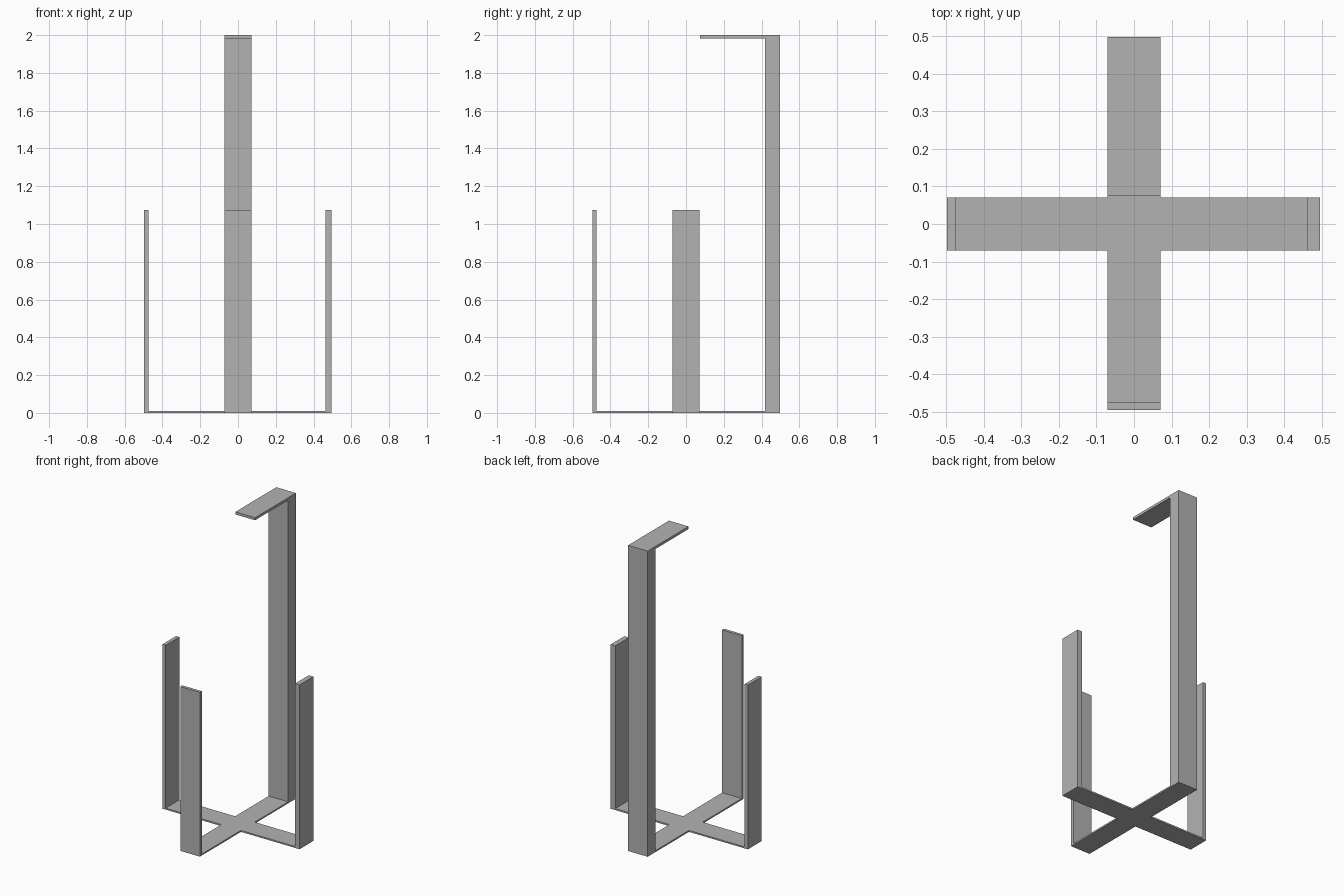
import bpy

cube = bpy.data.objects.get("Cube")
if cube:
    bpy.data.objects.remove(cube, do_unlink=True)

GREY = (0.45, 0.45, 0.45, 1.0)
metal = bpy.data.materials.new("plain grey")
metal.use_nodes = True
metal.diffuse_color = GREY
metal.node_tree.nodes["Principled BSDF"].inputs["Base Color"].default_value = GREY


def box(name, x, y, z):
    """Flat-faced box spanning the given (low, high) ranges."""
    spans = (x, y, z)
    bpy.ops.mesh.primitive_cube_add(size=1, location=[(a + b) / 2 for a, b in spans])
    obj = bpy.context.object
    obj.name = name
    obj.scale = [b - a for a, b in spans]
    bpy.ops.object.transform_apply(location=False, rotation=False, scale=True)
    obj.data.materials.append(metal)
    return obj


WIDTH = (-0.071, 0.071)
BASE = (0, 0.01)
SHORT = (0, 1.075)
TALL = (0, 2)

# Crossed base strips, the side strip split so that tops do not overlap
box("base_strip_long", WIDTH, (-0.475, 0.418), BASE)
box("base_strip_right", (-0.474, WIDTH[0]), WIDTH, BASE)
box("base_strip_left", (WIDTH[1], 0.462), WIDTH, BASE)

# Three short uprights
box("front_upright", WIDTH, (-0.495, -0.475), SHORT)
box("right_upright", (-0.498, -0.474), WIDTH, SHORT)
box("left_upright", (0.462, 0.495), WIDTH, SHORT)

# Tall back post with its overhanging top arm
box("back_post", WIDTH, (0.418, 0.497), TALL)
box("top_arm", WIDTH, (0.075, 0.418), (1.983, 2))
